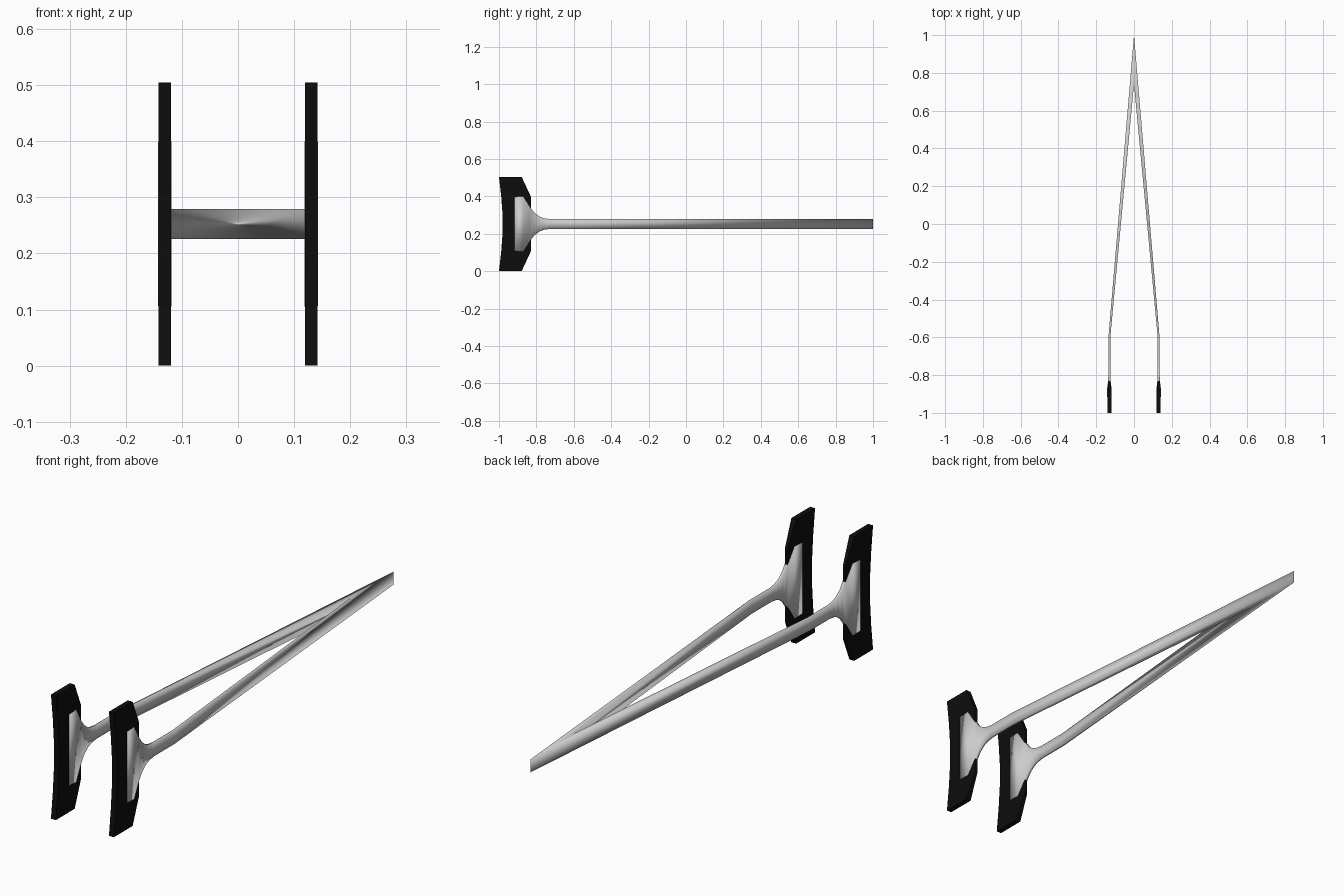
import bpy, bmesh

if "Cube" in bpy.data.objects:
    bpy.data.objects.remove(bpy.data.objects["Cube"])

ZC = 0.2525   # mid height of the whole model
XC = 0.1305   # side offset of each pad


def loft(name, rings, cap_end=True):
    """Skin a list of closed rings, mirror the result across x = 0."""
    bm = bmesh.new()
    loops = [[bm.verts.new(p) for p in ring] for ring in rings]
    n = len(loops[0])
    for a, b in zip(loops, loops[1:]):
        for i in range(n):
            j = (i + 1) % n
            bm.faces.new((a[i], a[j], b[j], b[i]))
    bm.faces.new(loops[0])
    if cap_end:
        bm.faces.new(loops[-1])
    bmesh.ops.recalc_face_normals(bm, faces=bm.faces)
    me = bpy.data.meshes.new(name)
    bm.to_mesh(me)
    bm.free()
    ob = bpy.data.objects.new(name, me)
    bpy.context.collection.objects.link(ob)
    mod = ob.modifiers.new("mirror", 'MIRROR')
    mod.use_clip = True
    mod.merge_threshold = 0.0001
    return ob


def arm_ring(y_in, x_in, y_out, x_out, h):
    return [(x_in, y_in, ZC - h), (x_out, y_out, ZC - h),
            (x_out, y_out, ZC + h), (x_in, y_in, ZC + h)]


# arms: flared flange (y, half thickness, half height), then the tapered bar
flange = [(-0.917, 0.0117, 0.145), (-0.87, 0.0115, 0.147),
          (-0.835, 0.0072, 0.092), (-0.81, 0.0058, 0.060),
          (-0.785, 0.005, 0.041), (-0.76, 0.005, 0.031),
          (-0.73, 0.005, 0.0265), (-0.6, 0.005, 0.0265)]
rings = [arm_ring(y, XC - t, y, XC + t, h) for y, t, h in flange]
rings.append(arm_ring(0.74, 0, 1.0, 0, 0.0265))   # both arms meet at the tip
arms = loft("fork_arms", rings, cap_end=False)
for p in arms.data.polygons:
    p.use_smooth = True

# pads: stacked slices (z, back y, front y, front half thickness)
slices = [(0.0, -1.0, -0.879, 0.011), (0.105, -0.988, -0.83, 0.006),
          (0.2, -0.981, -0.83, 0.006), (0.305, -0.981, -0.83, 0.006),
          (0.4, -0.988, -0.83, 0.006), (0.505, -1.0, -0.879, 0.011)]
T = 0.011
pad_rings = [[(XC - T, b, z), (XC + T, b, z), (XC + T, -0.88, z),
              (XC + f, y, z), (XC - f, y, z), (XC - T, -0.88, z)]
             for z, b, y, f in slices]
pads = loft("end_pads", pad_rings)
black = bpy.data.materials.new("black_rubber")
black.diffuse_color = (0.004, 0.004, 0.004, 1)
black.use_nodes = True
black.node_tree.nodes["Principled BSDF"].inputs["Base Color"].default_value = black.diffuse_color
pads.data.materials.append(black)
